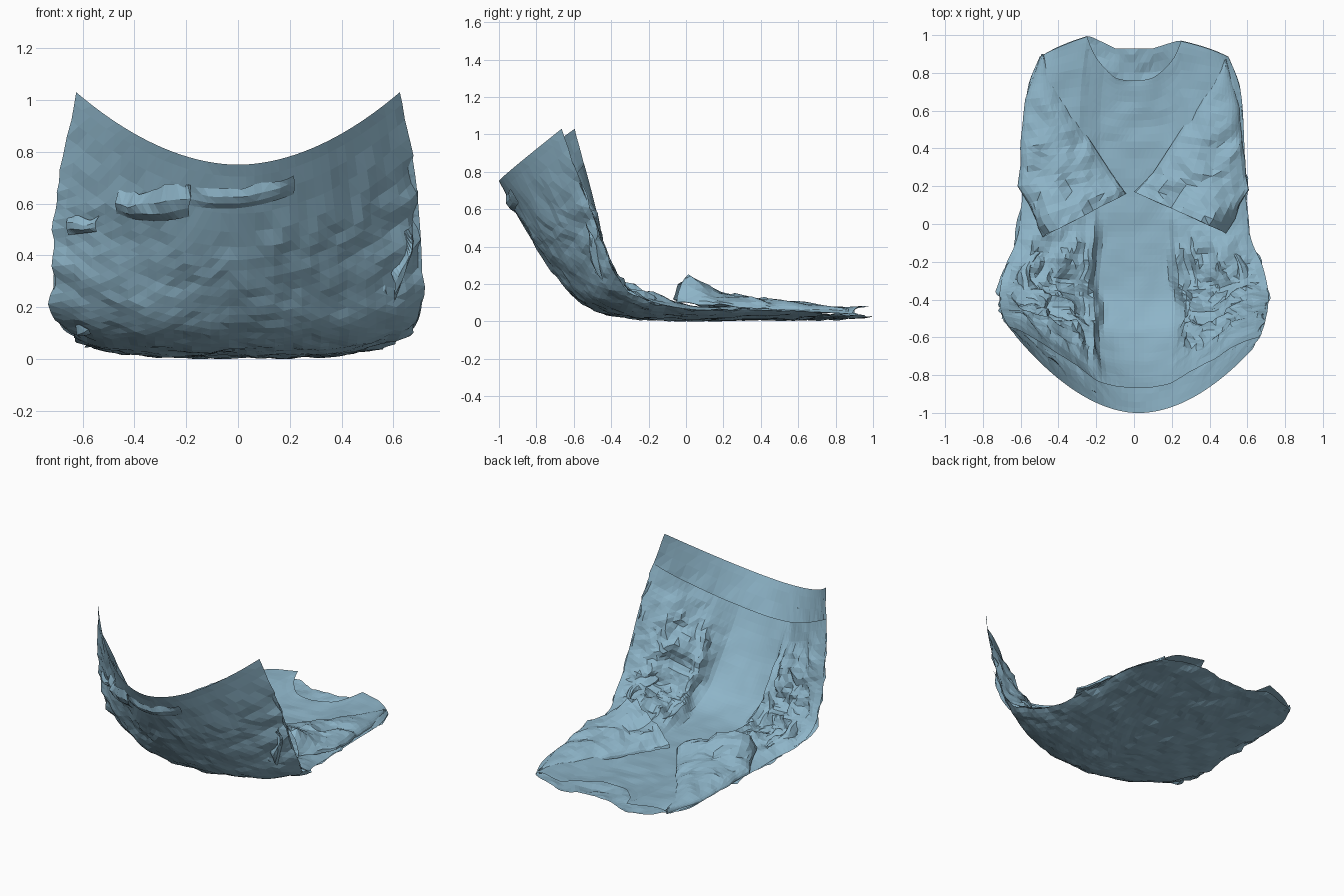
import bpy, bmesh, math
from mathutils import Vector, noise

if "Cube" in bpy.data.objects:
    bpy.data.objects.remove(bpy.data.objects["Cube"])

fabric = bpy.data.materials.new("blue_fabric")
fabric.diffuse_color = (0.27, 0.46, 0.58, 1)
fabric.use_nodes = True
fabric.node_tree.nodes["Principled BSDF"].inputs["Base Color"].default_value = fabric.diffuse_color

# Stations from neck to hem: centre y, centre z, edge y, edge z, half width
ROWS = [(.93, .025, .885, .04, .50), (.70, .012, .70, .05, .565), (.40, .01, .40, .06, .585),
        (.10, .005, .10, .06, .595), (-.10, .01, -.08, .08, .62), (-.28, .018, -.22, .12, .68),
        (-.42, .04, -.35, .21, .71), (-.57, .105, -.43, .38, .71), (-.70, .25, -.48, .55, .70),
        (-.83, .44, -.54, .74, .68), (-1.0, .75, -.63, 1.03, .625)]


def clamp01(a):
    return max(0.0, min(1.0, a))


def bump(x, c, w):
    return math.exp(-((x - c) / w) ** 2)


def station(t):
    i = min(int(t), len(ROWS) - 2)
    f = t - i
    p = [ROWS[max(0, min(len(ROWS) - 1, i + k))] for k in (-1, 0, 1, 2)]
    return [.5 * (2 * b + (c - a) * f + (2 * a - 5 * b + 4 * c - d) * f * f
                  + (3 * b - a - 3 * c + d) * f ** 3) for a, b, c, d in zip(*p)]


def sheet(u, t, neck=False):
    """Point on the laid-out body: u across (-1..1), t along (0..10)."""
    yc, zc, ye, ze, w = station(t)
    power = 4 - 2.1 * clamp01((t - 4) / 4)
    k = abs(u) ** power
    x = u * w
    y = yc + (ye - yc) * k - .035 * u * clamp01((t - 7) / 3)
    z = zc + (ze - zc) * k
    top = clamp01(1 - t / 2)
    peak = .07 if x < 0 else .045
    y += peak * top * max(0, 1 - abs(abs(x) - .24) / (.14 if abs(x) < .24 else .26))
    if neck and abs(x) < .24:
        y -= top * .17 * math.sqrt(1 - (x / .24) ** 2)
    return Vector((x, y, z))


def offset_point(u, t, d, neck=False):
    e = .02
    du = sheet(min(1, u + e), t) - sheet(max(-1, u - e), t)
    dt = sheet(u, max(0, t - e)) - sheet(u, min(10, t + e))
    n = du.cross(dt).normalized()
    return sheet(u, t, neck) + n * d


def grid(name, nu, nv, fn, wrap=False):
    bm = bmesh.new()
    cols = nu if wrap else nu + 1
    vs = [[bm.verts.new(fn(i / nu, j / nv)) for i in range(cols)] for j in range(nv + 1)]
    for j in range(nv):
        for i in range(nu):
            k = (i + 1) % cols
            bm.faces.new((vs[j][i], vs[j + 1][i], vs[j + 1][k], vs[j][k]))
    bmesh.ops.triangulate(bm, faces=bm.faces[:])
    me = bpy.data.meshes.new(name)
    bm.to_mesh(me)
    bm.free()
    me.materials.append(fabric)
    ob = bpy.data.objects.new(name, me)
    bpy.context.collection.objects.link(ob)
    return ob


def crumple(p, scale, seed=0):
    return noise.noise(Vector((p.x * scale + seed, p.y * scale, p.z * scale + seed)))


# Back panel: lies on the floor and sweeps up to the hem
def back(a, b):
    u, t = a * 2 - 1, b * 10
    p = sheet(u, t)
    side = abs(u) ** 6 * clamp01(t - 1) * clamp01(10 - t)
    wrinkle = .014 * crumple(p, 8) + .008 * crumple(p, 18, 3)
    p = offset_point(u, t, wrinkle * clamp01(10 - t) + .02 * side * crumple(p, 12))
    p.x += .035 * side * crumple(p, 9, 4)
    p.z = max(p.z, 0)
    return p


# Front panel: puffed side seams, long upright folds, crumpled flanks
def front(a, b):
    u, t = a * 2 - 1, b * 9.35
    p = sheet(u, t)
    seam = 1 - abs(u) ** 10
    flank = clamp01((abs(u) - .3) / .2)
    low = clamp01((t - 3) / 1.5) * clamp01((9.35 - t) / 1.2)
    d = .025 + .03 * flank + .035 * flank * low
    d += .008 * crumple(p, 8, 2) + flank * low * (.05 * crumple(p, 8, 5) + .03 * crumple(p, 17, 8))
    sway = .02 * math.sin(t * 2.2)
    ridge = .65 * bump(p.x, -.23 + sway, .03) + .5 * bump(p.x, .25 + .03 * (t - 5) + sway, .03)
    d += .09 * ridge * low
    q = offset_point(u, t, d * seam, neck=True)
    q.x += .05 * flank * low * seam * crumple(p, 10, 9)
    return q


back_panel = grid("back_panel", 40, 48, back)
front_panel = grid("front_panel", 52, 56, front)


def along(pts, f):
    s = f * (len(pts) - 1)
    i = min(int(s), len(pts) - 2)
    return Vector(pts[i]).lerp(Vector(pts[i + 1]), s - i)


# Sleeves: flattened tubes folded inwards over the chest, open at the cuff
def sleeve(name, outer, inner, lift, seed):
    def fn(a, b):
        ang = a * 2 * math.pi
        s = .5 - .5 * math.cos(ang)
        o, i = along(outer, b), along(inner, b)
        p = o.lerp(i, s)
        upper = max(0, math.sin(ang))
        z = .04 + .03 * b * (1 - s) + .03 * b
        z += upper * (.03 + .05 * b)
        z += lift * bump(b, 1, .13) * bump(s, .25, .25) * (.3 + .7 * upper)
        q = Vector((p.x, p.y, z))
        wr = .06 * b * crumple(q, 9, seed) * upper + .02 * b * crumple(q, 17, seed + 3)
        q.z = max(.02, q.z + wr)
        edge = b * (1 - s)
        q.x += .03 * edge * crumple(q, 8, seed + 7)
        return q
    return grid(name, 28, 24, fn, wrap=True)


sleeve("left_sleeve", [(-.49, .9), (-.575, .66), (-.605, .4), (-.61, .2), (-.49, -.07)],
       [(-.48, .9), (-.38, .68), (-.25, .47), (-.12, .27), (-.04, .16)], .07, 1)
sleeve("right_sleeve", [(.49, .87), (.56, .62), (.575, .42), (.61, .18), (.49, -.05)],
       [(.48, .87), (.36, .68), (.23, .47), (.10, .27), (.0, .17)], .08, 6)


# Hem folds: narrow lips of cloth poking out of the outer face
def hem_fold(name, u0, u1, t0, t1, height, depth, seed):
    def fn(a, b):
        u = u0 + (u1 - u0) * a
        t = t0 + (t1 - t0) * a + height * (b - .5)
        ends = .4 + .6 * math.sin(math.pi * a)
        p = offset_point(u, t, -depth * ends * math.sin(math.pi * b) - .004)
        n = noise.noise_vector(p * 13 + Vector((seed, 0, 0)))
        p += n * depth * .9 * b
        return p
    return grid(name, 14, 3, fn)


hem_fold("hem_fold_middle", -.3, .33, 9.5, 9.6, .22, .015, 1)
hem_fold("hem_fold_left", -.68, -.28, 9.05, 9.45, .35, .04, 5)
hem_fold("hem_fold_side", -.93, -.78, 8.0, 8.5, .35, .03, 8)
hem_fold("hem_fold_right", .84, .95, 6.9, 7.8, .7, .03, 3)


# Flank tucks: loose bunched folds low at both sides
def tuck(name, sgn, seed):
    def fn(a, b):
        ang = a * 2 * math.pi
        c = offset_point(sgn * (.82 + .06 * math.sin(b * 7)), 4.3 + 3.6 * b, .045)
        r = .05 * math.sin(math.pi * (.06 + .88 * b))
        q = c + Vector((r * math.cos(ang), 0, r * math.sin(ang)))
        n = noise.noise_vector(q * 10 + Vector((seed, 0, 0)))
        q += n * .035
        q.z = max(.01, q.z)
        return q
    return grid(name, 9, 16, fn, wrap=True)


tuck("left_flank_tuck", -1, 2)
tuck("right_flank_tuck", 1, 11)
